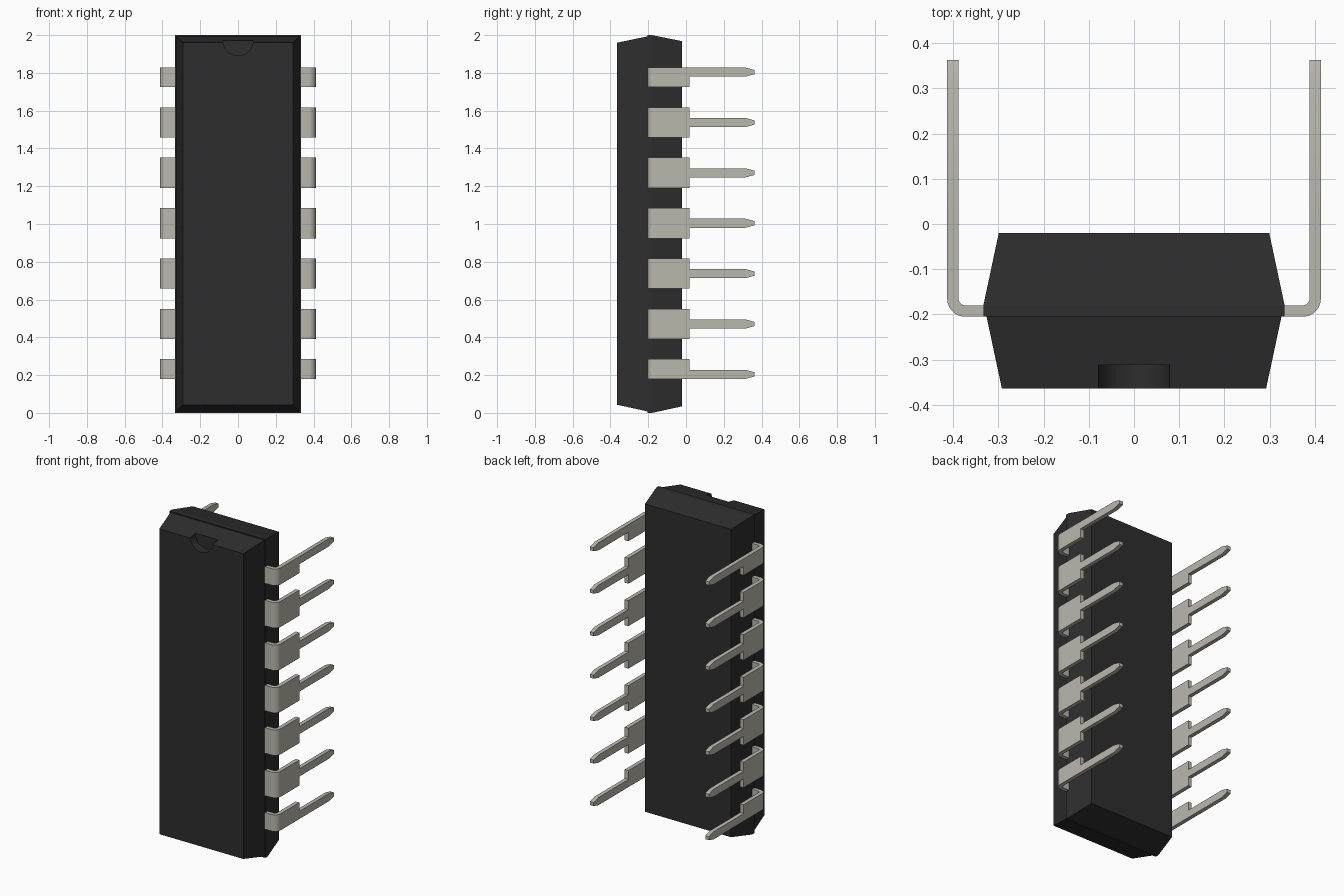
import bpy, bmesh, math

if "Cube" in bpy.data.objects:
    bpy.data.objects.remove(bpy.data.objects["Cube"])


def material(name, rgb):
    m = bpy.data.materials.new(name)
    m.diffuse_color = (*rgb, 1)
    m.use_nodes = True
    m.node_tree.nodes["Principled BSDF"].inputs["Base Color"].default_value = m.diffuse_color
    return m


BLACK = material("black plastic", (0.027, 0.027, 0.027))
METAL = material("dull tin", (0.49, 0.48, 0.42))


def finish(name, bm, mat):
    bmesh.ops.recalc_face_normals(bm, faces=bm.faces)
    me = bpy.data.meshes.new(name)
    bm.to_mesh(me)
    bm.free()
    me.materials.append(mat)
    ob = bpy.data.objects.new(name, me)
    bpy.context.collection.objects.link(ob)
    return ob


def loft(bm, rings):
    """Skin a list of four-point rings and cap both ends."""
    rows = [[bm.verts.new(p) for p in r] for r in rings]
    for a, b in zip(rows, rows[1:]):
        for i in range(4):
            j = (i + 1) % 4
            bm.faces.new((a[i], a[j], b[j], b[i]))
    bm.faces.new(rows[0])
    bm.faces.new(rows[-1])


def block(name, stations):
    """Tapered block from (y, half width, bottom, top) stations."""
    bm = bmesh.new()
    loft(bm, [[(-w, y, lo), (w, y, lo), (w, y, hi), (-w, y, hi)]
              for y, w, lo, hi in stations])
    return finish(name, bm, BLACK)


# Package halves, the front one slightly smaller at the parting line
block("rear_body", [(-0.205, 0.333, 0, 2), (-0.18, 0.333, 0, 2),
                    (-0.02, 0.299, 0.035, 1.968)])
front = block("front_body", [(-0.205, 0.326, 0.008, 1.993),
                             (-0.364, 0.292, 0.043, 1.96)])

# Round orientation notch cut in the top of the front face
bpy.ops.mesh.primitive_cylinder_add(vertices=48, radius=0.079, depth=0.1,
                                    location=(0, -0.362, 1.97),
                                    rotation=(math.pi / 2, 0, 0))
cutter = bpy.context.object
cutter.name = "notch_cutter"
cutter.data.materials.append(BLACK)
cutter.hide_render = True
cutter.hide_set(True)
cut = front.modifiers.new("notch", 'BOOLEAN')
cut.operation = 'DIFFERENCE'
cut.solver = 'EXACT'
cut.object = cutter

# Pins: a bent shoulder and a narrow tapered blade, mirrored across x
X_OUT, X_IN = 0.413, 0.388
R_OUT, R_IN = 0.04, 0.015
Y_OUT = -0.205
CX, CY = X_OUT - R_OUT, Y_OUT + R_OUT
WIDE, NARROW, TIP = 0.08, 0.024, 0.011
COUNT, FIRST, PITCH = 7, 0.204, 0.2667

for k in range(COUNT):
    z = FIRST + k * PITCH
    lo = z - (NARROW if k == 0 else WIDE)
    hi = z + (NARROW if k == COUNT - 1 else WIDE)
    bm = bmesh.new()

    # Horizontal start and rounded bend
    path = [((0.31, Y_OUT), (0.31, Y_OUT + 0.025))]
    for i in range(9):
        a = math.pi / 2 * i / 8
        s, c = math.sin(a), math.cos(a)
        path.append(((CX + R_OUT * s, CY - R_OUT * c),
                     (CX + R_IN * s, CY - R_IN * c)))
    loft(bm, [[(*o, lo), (*n, lo), (*n, hi), (*o, hi)] for o, n in path])

    # Shoulder plate and blade outline, extruded through the thickness
    outline = [(CY, lo), (0.018, lo), (0.018, z - NARROW),
               (0.315, z - NARROW), (0.363, z - TIP), (0.363, z + TIP),
               (0.315, z + NARROW), (0.018, z + NARROW), (0.018, hi), (CY, hi)]
    # Drop repeated points where an end pin has only half a shoulder
    outline = [p for i, p in enumerate(outline)
               if math.dist(p, outline[i - 1]) > 1e-5]
    face = bm.faces.new([bm.verts.new((X_IN, *p)) for p in outline])
    ext = bmesh.ops.extrude_face_region(bm, geom=[face], use_keep_orig=True)
    bmesh.ops.translate(bm, vec=(X_OUT - X_IN, 0, 0),
                        verts=[v for v in ext["geom"]
                               if isinstance(v, bmesh.types.BMVert)])

    pin = finish(f"pin_pair_{k + 1}", bm, METAL)
    pin.modifiers.new("mirror", 'MIRROR').use_axis = (True, False, False)
    bpy.ops.object.select_all(action='DESELECT')
    pin.select_set(True)
    bpy.context.view_layer.objects.active = pin
    bpy.ops.object.shade_smooth_by_angle(angle=math.radians(30))
